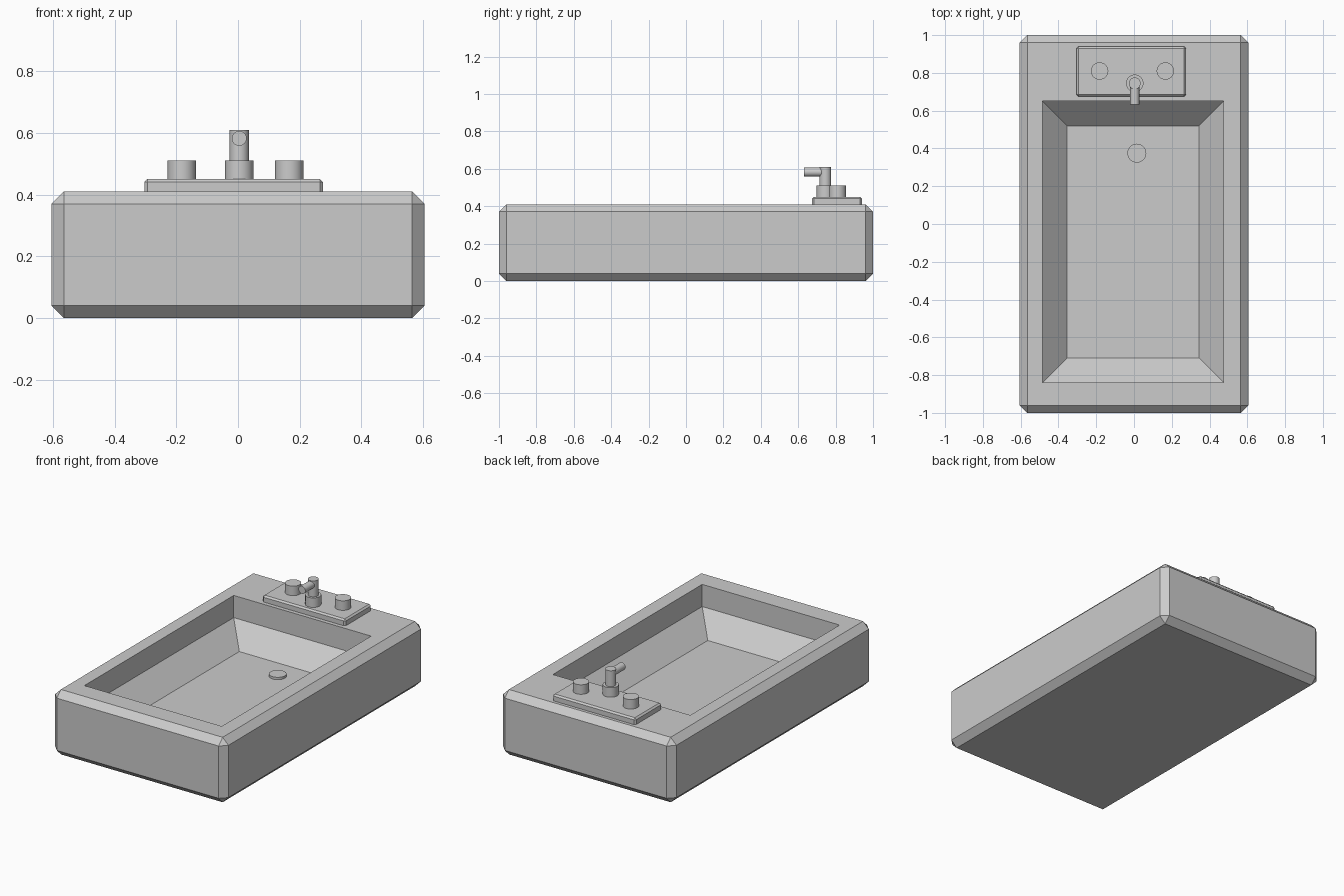
import bpy, bmesh
from math import radians
from mathutils import Matrix, Vector

if "Cube" in bpy.data.objects:
    bpy.data.objects.remove(bpy.data.objects["Cube"])


def finish(bm, name, smooth=False):
    bmesh.ops.recalc_face_normals(bm, faces=bm.faces)
    mesh = bpy.data.meshes.new(name)
    bm.to_mesh(mesh)
    bm.free()
    ob = bpy.data.objects.new(name, mesh)
    bpy.context.collection.objects.link(ob)
    if smooth:
        bpy.ops.object.select_all(action='DESELECT')
        ob.select_set(True)
        bpy.context.view_layer.objects.active = ob
        bpy.ops.object.shade_smooth_by_angle(angle=radians(30))
    return ob


def chamfered_box(lo, hi, chamfer):
    lo, hi = Vector(lo), Vector(hi)
    bm = bmesh.new()
    bmesh.ops.create_cube(bm, size=1, matrix=Matrix.Translation((lo + hi) / 2)
                          @ Matrix.Diagonal((*(hi - lo), 1)))
    bmesh.ops.bevel(bm, geom=bm.edges[:], offset=chamfer, segments=1,
                    affect='EDGES', profile=0.5)
    return bm


def cylinder(name, start, end, radius):
    start, end = Vector(start), Vector(end)
    axis = end - start
    bm = bmesh.new()
    rot = axis.to_track_quat('Z', 'Y').to_matrix().to_4x4()
    bmesh.ops.create_cone(bm, cap_ends=True, segments=32, radius1=radius,
                          radius2=radius, depth=axis.length,
                          matrix=Matrix.Translation((start + end) / 2) @ rot)
    return finish(bm, name, smooth=True)


# Basin body: chamfered block whose top is inset and sunk into a bowl
bm = chamfered_box((-0.605, -1, 0), (0.605, 1, 0.41), 0.04)
bm.normal_update()
top = max(bm.faces, key=lambda f: f.calc_center_median().z)


def corners(x0, x1, y0, y1):
    return [(x0, y0), (x1, y0), (x1, y1), (x0, y1)]


opening = corners(-0.485, 0.475, -0.84, 0.65)
floor = corners(-0.355, 0.345, -0.71, 0.52)
ring = sorted(top.verts, key=lambda v: (v.co.y > 0, v.co.x * (-1 if v.co.y > 0 else 1)))
bm.faces.remove(top)
for outline, z in ((opening, 0.41), (opening, 0.27), (floor, 0.14)):
    new = [bm.verts.new((x, y, z)) for x, y in outline]
    for i in range(4):
        j = (i + 1) % 4
        bm.faces.new((ring[i], ring[j], new[j], new[i]))
    ring = new
bm.faces.new(ring)
finish(bm, "basin")

# Drain disc on the basin floor
cylinder("drain", (0.015, 0.375, 0.13), (0.015, 0.375, 0.155), 0.05)

# Tap plate
finish(chamfered_box((-0.304, 0.675, 0.38), (0.276, 0.94, 0.45), 0.01), "tap_plate")

# Tap handles
for side, x in (("left", -0.182), ("right", 0.166)):
    cylinder(side + "_handle", (x, 0.81, 0.44), (x, 0.81, 0.51), 0.046)

# Tap collar, post and spout
cylinder("tap_collar", (0.004, 0.745, 0.44), (0.004, 0.745, 0.51), 0.046)
cylinder("tap_post", (0.004, 0.745, 0.48), (0.004, 0.745, 0.61), 0.031)
cylinder("tap_spout", (0.004, 0.745, 0.582), (0.004, 0.632, 0.582), 0.024)
